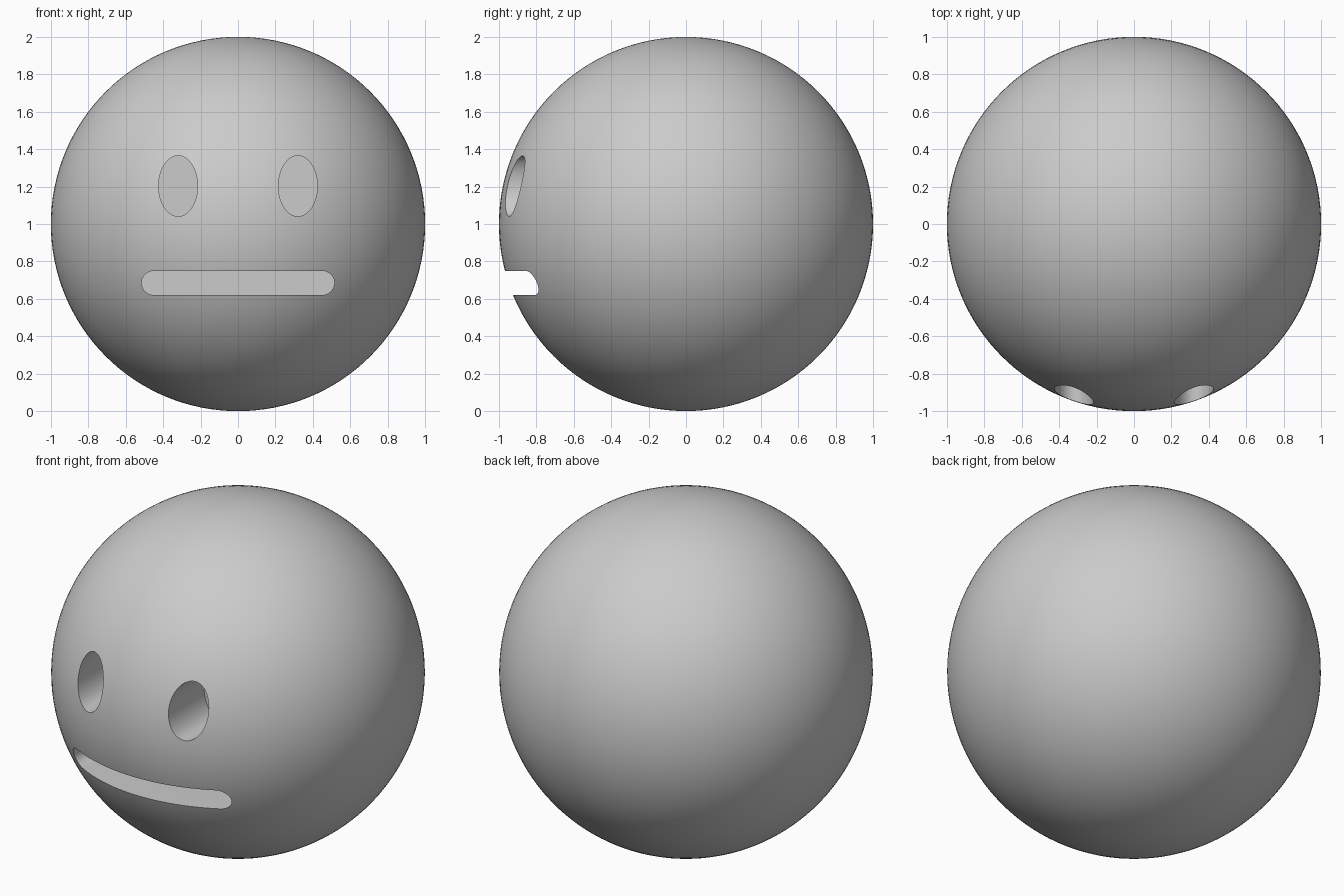
import bpy
import bmesh
import math

cube = bpy.data.objects.get("Cube")
if cube:
    bpy.data.objects.remove(cube, do_unlink=True)

FLOOR_Y = -0.625      # flat bottom of every recess
OUTER_Y = -1.2        # cutters start in front of the ball

grey = bpy.data.materials.new("plain_grey")
grey.use_nodes = True
colour = (0.6, 0.6, 0.6, 1)
grey.diffuse_color = colour
grey.node_tree.nodes["Principled BSDF"].inputs["Base Color"].default_value = colour


def mesh_object(name, bm):
    mesh = bpy.data.meshes.new(name)
    bm.to_mesh(mesh)
    bm.free()
    mesh.materials.append(grey)
    obj = bpy.data.objects.new(name, mesh)
    bpy.context.collection.objects.link(obj)
    return obj


def recess_cutter(name, outline):
    """Prism from an x-z outline, running back to the recess floor."""
    bm = bmesh.new()
    face = bm.faces.new([bm.verts.new((x, OUTER_Y, z)) for x, z in outline])
    back = bmesh.ops.extrude_face_region(bm, geom=[face])["geom"]
    moved = [v for v in back if isinstance(v, bmesh.types.BMVert)]
    bmesh.ops.translate(bm, verts=moved, vec=(0, FLOOR_Y - OUTER_Y, 0))
    bmesh.ops.recalc_face_normals(bm, faces=bm.faces)
    obj = mesh_object(name, bm)
    obj.hide_render = True
    return obj


def ellipse(cx, cz, rx, rz, steps=64):
    angles = [math.tau * i / steps for i in range(steps)]
    return [(cx + rx * math.cos(a), cz + rz * math.sin(a)) for a in angles]


def capsule(cz, half_width, radius, steps=24):
    points = []
    for side in (1, -1):
        for i in range(steps + 1):
            a = math.pi * i / steps - math.pi / 2
            points.append((side * (half_width - radius + radius * math.cos(a)),
                           cz + side * radius * math.sin(a)))
    return points


# Ball
bm = bmesh.new()
bmesh.ops.create_uvsphere(bm, u_segments=128, v_segments=64, radius=1)
bmesh.ops.translate(bm, verts=bm.verts, vec=(0, 0, 1))
head = mesh_object("head", bm)

# Two oval eyes and a straight mouth, sunk into the ball
cutters = [
    recess_cutter("left_eye_cutter", ellipse(0.32, 1.203, 0.104, 0.162)),
    recess_cutter("right_eye_cutter", ellipse(-0.32, 1.203, 0.104, 0.162)),
    recess_cutter("mouth_cutter", capsule(0.685, 0.515, 0.064)),
]
bpy.ops.object.select_all(action="DESELECT")
bpy.context.view_layer.objects.active = head
head.select_set(True)
for cutter in cutters:
    cut = head.modifiers.new(cutter.name, "BOOLEAN")
    cut.operation = "DIFFERENCE"
    cut.solver = "EXACT"
    cut.object = cutter
    bpy.ops.object.modifier_apply(modifier=cut.name)
for cutter in cutters:
    bpy.data.objects.remove(cutter, do_unlink=True)

bpy.ops.object.shade_smooth_by_angle(angle=math.radians(30))
